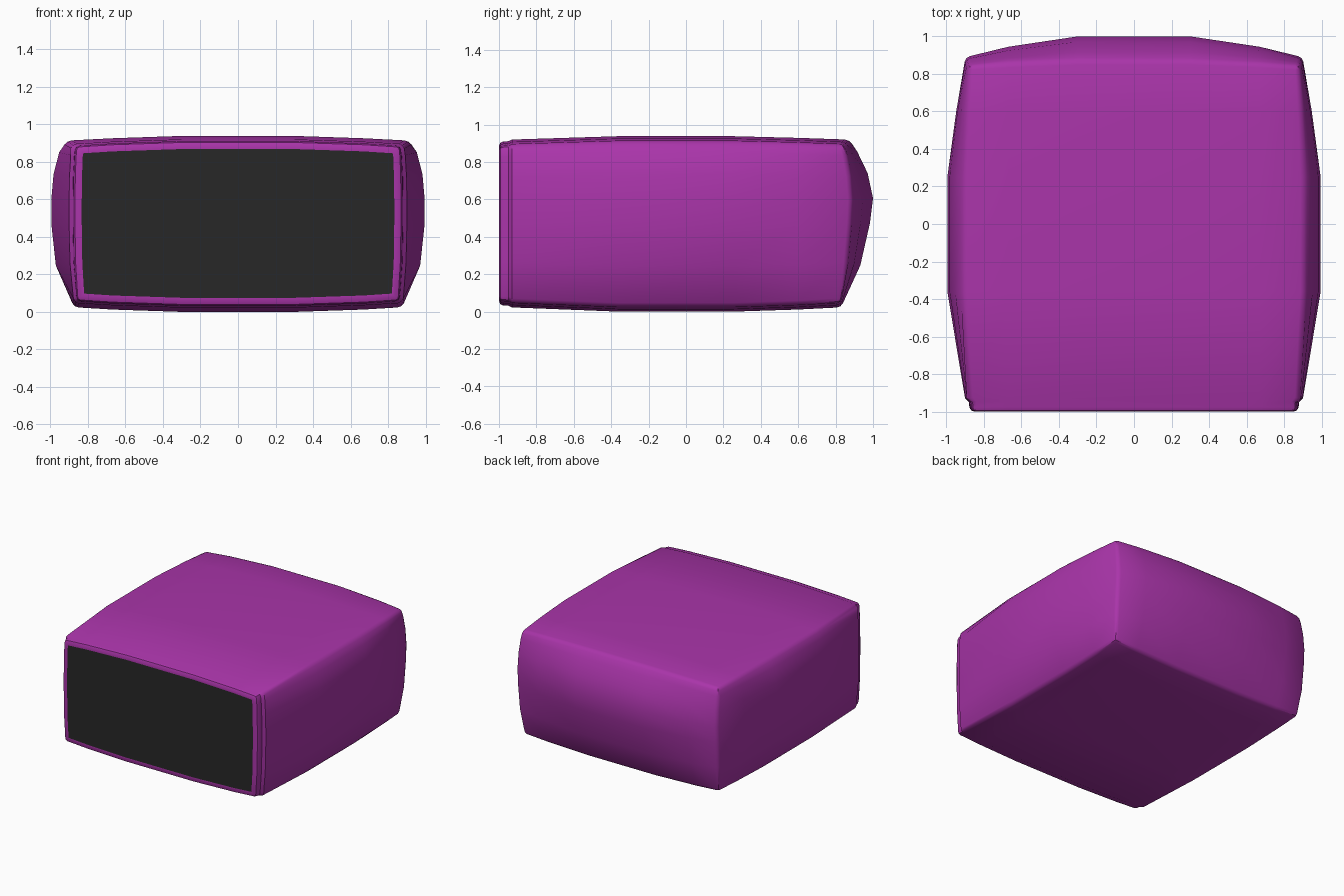
import bpy, bmesh

if "Cube" in bpy.data.objects:
    bpy.data.objects.remove(bpy.data.objects["Cube"])


def material(name, color):
    m = bpy.data.materials.new(name)
    m.diffuse_color = (*color, 1)
    m.use_nodes = True
    m.node_tree.nodes["Principled BSDF"].inputs["Base Color"].default_value = m.diffuse_color
    return m


purple = material("purple shell", (0.40, 0.035, 0.40))
black = material("black screen", (0.02, 0.02, 0.02))

# Stations across the box, each with its bulge amount
XS = [(-.88, 0), (-.67, .5), (-.3, 1), (.3, 1), (.67, .5), (.88, 0)]
YS = [(-1, 0), (-.95, .05), (-.93, .1), (-.36, 1), (.25, 1), (.6, .55), (.86, .08)]
# height fraction, side bulge, back bulge
ZS = [(0, 0, 0), (.25, .8, .6), (.5, 1, .9), (.65, 1, 1),
      (.8, .9, .83), (.93, .65, .5), (1, .3, .25)]
NX, NY, NZ = len(XS) - 1, len(YS) - 1, len(ZS) - 1


def point(i, j, k):
    (x, px), (y, py), (w, qx, qy) = XS[i], YS[j], ZS[k]
    if i in (0, NX):                      # bulged sides, narrower front lip
        half = .875 + .015 * qx + .105 * qx * py - (.015 if j < 2 else 0)
        x = half if i else -half
    if j == NY:                           # bulged back
        y = .83 + .17 * qy * (.35 + .65 * px)
    lip = .008 if j < 2 else 0
    low = .05 - .025 * px - .025 * py + lip
    high = .893 + .025 * px + .02 * py - lip
    return x, y, low + (high - low) * w


bm = bmesh.new()
verts, index = {}, {}


def vert(key):
    if key not in verts:
        verts[key] = bm.verts.new(point(*key))
        index[verts[key]] = key
    return verts[key]


def side(axis, at, na, nb):
    faces = []
    for a in range(na):
        for b in range(nb):
            corner = []
            for da, db in ((0, 0), (1, 0), (1, 1), (0, 1)):
                key = [a + da, b + db]
                key.insert(axis, at)
                corner.append(vert(tuple(key)))
            faces.append(bm.faces.new(corner))
    return faces


# Six walls of the shell
for at in (0, NX):
    side(0, at, NY, NZ)
for at in (0, NZ):
    side(2, at, NX, NY)
side(1, NY, NX, NZ)
front = side(1, 0, NX, NZ)
bmesh.ops.recalc_face_normals(bm, faces=bm.faces)


# Soften the box edges
def on_corner(edge):
    a, b = (index[v] for v in edge.verts)
    return sum(a[n] == b[n] and a[n] in (0, top)
               for n, top in enumerate((NX, NY, NZ))) == 2


bmesh.ops.bevel(bm, geom=[e for e in bm.edges if on_corner(e)], offset=.024,
                segments=2, profile=.5, affect='EDGES', clamp_overlap=True)

# Front screen: inset from the flat front
bm.normal_update()
front = [f for f in bm.faces if all(v.co.y < -.9995 for v in f.verts)]
bmesh.ops.inset_region(bm, faces=front, thickness=.018, depth=0, use_even_offset=True)
for f in front:
    f.material_index = 1

mesh = bpy.data.meshes.new("box_shell")
bm.to_mesh(mesh)
bm.free()
mesh.materials.append(purple)
mesh.materials.append(black)
shell = bpy.data.objects.new("box_shell", mesh)
bpy.context.collection.objects.link(shell)
bpy.context.view_layer.objects.active = shell
shell.select_set(True)
bpy.ops.object.shade_smooth_by_angle(angle=0.6)
